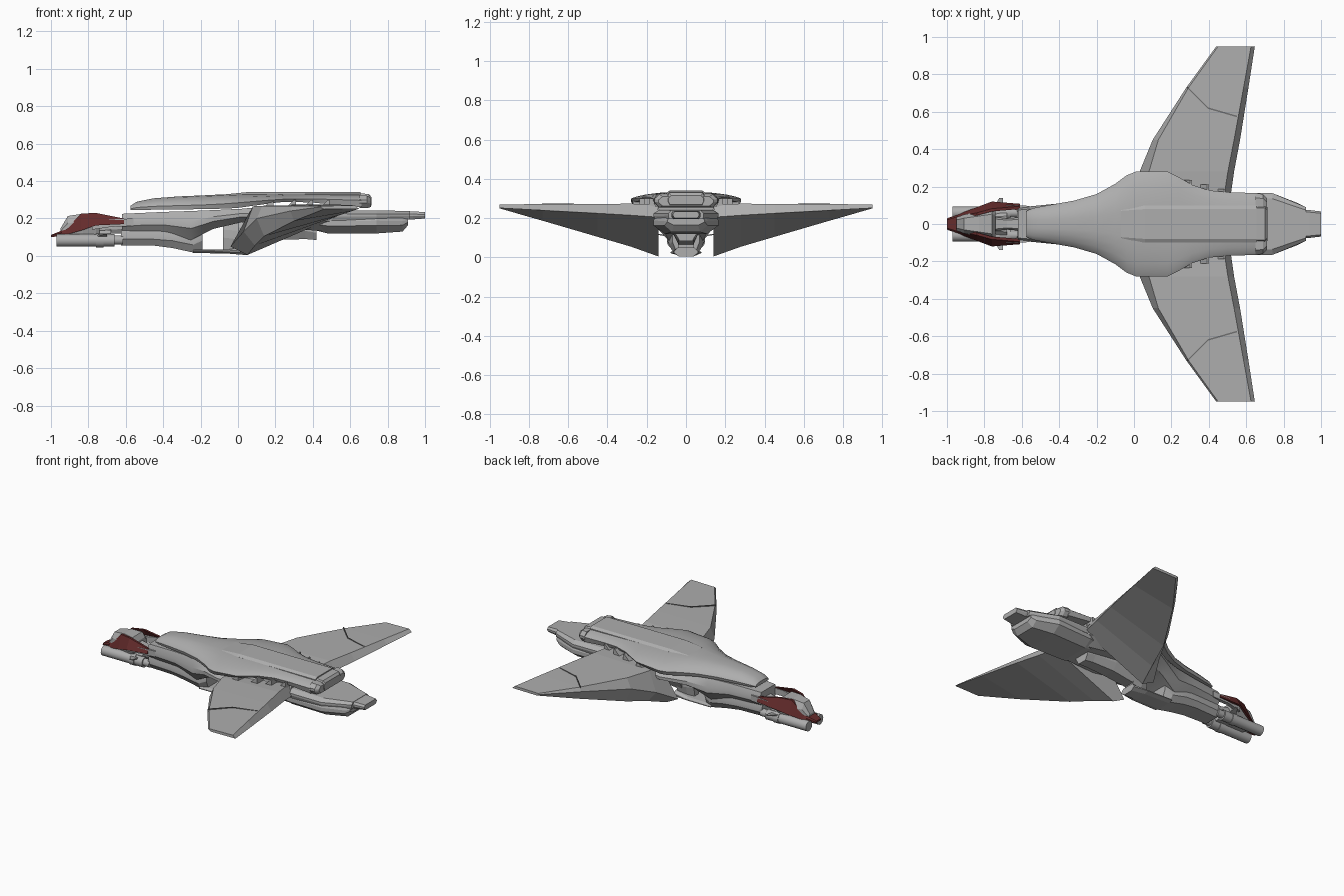
import bpy, bmesh, math
from mathutils import Matrix, Vector


def material(name, rgb):
    m = bpy.data.materials.new(name)
    m.diffuse_color = (*rgb, 1)
    return m


GREY = material("hull grey", (0.42, 0.42, 0.42))
RED = material("dark red", (0.13, 0.025, 0.025))
DARK = material("seam grey", (0.16, 0.16, 0.16))


def finish(bm, name, mat, smooth=None):
    bmesh.ops.remove_doubles(bm, verts=bm.verts, dist=1e-5)
    bmesh.ops.recalc_face_normals(bm, faces=bm.faces)
    me = bpy.data.meshes.new(name)
    bm.to_mesh(me)
    bm.free()
    me.materials.append(mat)
    if smooth:
        for p in me.polygons:
            p.use_smooth = True
        me.set_sharp_from_angle(angle=math.radians(smooth))
    ob = bpy.data.objects.new(name, me)
    bpy.context.collection.objects.link(ob)
    return ob


def loft(name, rings, mat=GREY, smooth=None):
    """Skin a row of closed rings and cap both ends."""
    bm = bmesh.new()
    vr = [[bm.verts.new(p) for p in r] for r in rings]
    n = len(vr[0])
    for a, b in zip(vr, vr[1:]):
        for i in range(n):
            j = (i + 1) % n
            bm.faces.new((a[i], a[j], b[j], b[i]))
    bm.faces.new(vr[0])
    bm.faces.new(vr[-1])
    return finish(bm, name, mat, smooth)


def body(name, rows, mat=GREY, top=0.7, low=0.6, smooth=None):
    """Chamfered hull along x; rows are x, half width, bottom z, top z."""
    rings = []
    for x, w, b, t in rows:
        h = t - b
        half = [(w * top, t), (w, t - 0.35 * h), (w, b + 0.4 * h), (w * low, b)]
        rings.append([(x, y, z) for y, z in half] +
                     [(x, -y, z) for y, z in reversed(half)])
    return loft(name, rings, mat, smooth)


def tube(name, x0, x1, y, z, r, mat=GREY, sides=14):
    bm = bmesh.new()
    bmesh.ops.create_cone(
        bm, cap_ends=True, segments=sides, radius1=r, radius2=r, depth=x1 - x0,
        matrix=Matrix.Translation(((x0 + x1) / 2, y, z)) @ Matrix.Rotation(math.pi / 2, 4, 'Y'))
    return finish(bm, name, mat, 40)


# Upper shell: x, half width, lower edge, upper edge, crown
shell = [(-0.575, 0.07, 0.245, 0.255, 0.268), (-0.54, 0.085, 0.245, 0.262, 0.29),
         (-0.45, 0.102, 0.247, 0.268, 0.308), (-0.32, 0.125, 0.248, 0.272, 0.318),
         (-0.2, 0.16, 0.25, 0.275, 0.323), (-0.1, 0.215, 0.252, 0.28, 0.328),
         (-0.04, 0.26, 0.254, 0.284, 0.33), (0.01, 0.28, 0.258, 0.288, 0.332),
         (0.18, 0.28, 0.282, 0.302, 0.333), (0.24, 0.25, 0.288, 0.306, 0.333),
         (0.31, 0.21, 0.288, 0.308, 0.333), (0.4, 0.18, 0.285, 0.308, 0.333),
         (0.5, 0.17, 0.275, 0.305, 0.333), (0.66, 0.165, 0.26, 0.3, 0.332)]
rings = []
for x, w, lo, up, zt in shell:
    d = zt - up
    half = [(0.25 * w, zt), (0.5 * w, zt - 0.12 * d), (0.75 * w, zt - 0.42 * d),
            (0.93 * w, up + 0.2 * d), (w, up - 0.003), (0.95 * w, lo)]
    rings.append([(x, y, z) for y, z in half] + [(x, -y, z) for y, z in reversed(half)])
loft("upper_shell", rings, smooth=35)

# Raised spine and rear clamp on the shell
body("spine_ridge", [(-0.07, 0.088, 0.31, 0.329), (0.06, 0.1, 0.31, 0.342),
                     (0.655, 0.1, 0.31, 0.342)], top=0.8, low=1)
body("rear_shell_cap", [(0.65, 0.165, 0.255, 0.325), (0.69, 0.16, 0.255, 0.322),
                        (0.71, 0.14, 0.262, 0.31)], top=0.85, low=0.85)
body("rear_clamp", [(0.65, 0.1, 0.26, 0.335), (0.7, 0.1, 0.26, 0.33),
                    (0.713, 0.09, 0.27, 0.315)], top=0.85, low=0.9)

# Middle fuselage and long neck
body("fuselage", [(-0.62, 0.088, 0.12, 0.225), (-0.4, 0.11, 0.12, 0.235),
                  (-0.25, 0.135, 0.085, 0.24), (-0.13, 0.18, 0.145, 0.245),
                  (0.02, 0.25, 0.18, 0.252), (0.2, 0.22, 0.15, 0.27),
                  (0.5, 0.155, 0.13, 0.27)], top=0.85, low=0.65, smooth=25)
body("lower_neck", [(-0.625, 0.075, 0.055, 0.14), (-0.45, 0.085, 0.055, 0.14),
                    (-0.35, 0.09, 0.042, 0.14), (-0.24, 0.085, 0.018, 0.12),
                    (-0.19, 0.07, 0.03, 0.16)], top=0.9, low=0.7, smooth=25)
body("keel_plate", [(-0.24, 0.08, 0.016, 0.035), (-0.05, 0.075, 0.012, 0.035),
                    (0.05, 0.06, 0.004, 0.05)])
body("keel_strut", [(-0.08, 0.03, 0.03, 0.2), (-0.03, 0.045, 0.02, 0.2),
                    (0.04, 0.045, 0.01, 0.2)])
body("underbody", [(0.0, 0.06, 0.06, 0.2), (0.2, 0.07, 0.085, 0.2),
                   (0.36, 0.06, 0.09, 0.2), (0.42, 0.055, 0.085, 0.18)])

# Tail block and nozzle
body("tail_lower", [(0.36, 0.12, 0.15, 0.22), (0.48, 0.155, 0.12, 0.22),
                    (0.74, 0.165, 0.12, 0.225), (0.88, 0.11, 0.13, 0.215),
                    (0.91, 0.095, 0.165, 0.205)], top=0.9, low=0.65)
body("tail_upper", [(0.5, 0.165, 0.19, 0.245), (0.74, 0.165, 0.19, 0.243),
                    (0.92, 0.09, 0.195, 0.24)], top=0.82, low=0.95)
body("tail_nozzle", [(0.9, 0.075, 0.195, 0.238), (0.935, 0.075, 0.195, 0.238),
                     (1.0, 0.067, 0.2, 0.234)], top=0.85, low=0.85)

# Wing sections: y, then (x, z) of nose, upper front, upper rear, lower rear, belly
wing = [(0.14, (-0.04, 0.05), (0.1, 0.25), (0.48, 0.27), (0.515, 0.205), (0.05, 0.005)),
        (0.28, (0.03, 0.13), (0.08, 0.265), (0.502, 0.274), (0.535, 0.215), (0.09, 0.055)),
        (0.45, (0.1, 0.2), (0.13, 0.268), (0.535, 0.273), (0.567, 0.225), (0.14, 0.105)),
        (0.73, (0.28, 0.24), (0.292, 0.268), (0.586, 0.272), (0.612, 0.24), (0.3, 0.187)),
        (0.95, (0.44, 0.262), (0.45, 0.267), (0.626, 0.27), (0.646, 0.252), (0.46, 0.25))]
# Panel seam path across the wing
seam = [(0.285, 0.73), (0.395, 0.62), (0.55, 0.575)]
# Head plate sections: x, lower y, lower z, upper y, upper z
mask = [(-1.0, 0.03, 0.1, 0.022, 0.112), (-0.92, 0.06, 0.113, 0.045, 0.142),
        (-0.84, 0.09, 0.135, 0.06, 0.226), (-0.76, 0.12, 0.163, 0.082, 0.23),
        (-0.61, 0.108, 0.17, 0.095, 0.2)]

for s, side in ((1, "left"), (-1, "right")):
    loft(f"wing_{side}", [[(x, s * y, z) for x, z in pts] for y, *pts in wing])
    loft(f"wing_seam_{side}", [[(x, s * (y - 0.004), 0.266), (x, s * (y + 0.004), 0.266),
                                (x, s * (y + 0.004), 0.2745), (x, s * (y - 0.004), 0.2745)]
                               for x, y in seam], DARK)
    # Ribs joining the shell to the wing
    for x in (0.14, 0.26, 0.35, 0.44):
        loft(f"wing_rib_{side}", [[(x, s * y, 0.26), (x + 0.05, s * y, 0.26),
                                   (x + 0.05, s * y, 0.3), (x + 0.04, s * y, 0.3)]
                                  for y in (0.1, 0.27 - 0.28 * max(0, x - 0.14))])
    # Cheek plates in red
    loft(f"head_plate_{side}", [[(x, s * y0, z0), (x, s * y1, z1),
                                 (x, s * (y1 - 0.015), z1), (x, s * (y0 - 0.015), z0)]
                                for x, y0, z0, y1, z1 in mask], RED)
    # Side arms from head to neck
    loft(f"neck_arm_{side}", [[(x, s * (y + dy), z + dz) for dy, dz in
                               ((-0.012, -0.02), (0.012, -0.02), (0.012, 0.02), (-0.012, 0.02))]
                              for x, y, z in ((-0.78, 0.08, 0.16), (-0.68, 0.09, 0.175),
                                              (-0.56, 0.085, 0.18))])
    # Chin guns with muzzle, collar and small fin
    tube(f"gun_barrel_{side}", -0.97, -0.66, s * 0.06, 0.083, 0.034)
    tube(f"gun_breech_{side}", -0.66, -0.615, s * 0.06, 0.085, 0.025)
    tube(f"gun_collar_{side}", -0.76, -0.72, s * 0.06, 0.083, 0.038)
    loft(f"gun_fin_{side}", [[(-0.76, s * y, z), (-0.7, s * y, z),
                              (-0.7, s * y, z + 0.01), (-0.76, s * y, z + 0.01)]
                             if y < 0.1 else
                             [(-0.72, s * y, z), (-0.7, s * y, z),
                              (-0.7, s * y, z + 0.006), (-0.72, s * y, z + 0.006)]
                             for y, z in ((0.07, 0.1), (0.14, 0.115))])

# Head core, nose tip and neck link
body("head", [(-0.95, 0.035, 0.105, 0.145), (-0.91, 0.05, 0.105, 0.213),
              (-0.83, 0.068, 0.105, 0.226), (-0.76, 0.085, 0.11, 0.222),
              (-0.74, 0.08, 0.115, 0.19)], top=0.62, low=0.8)
body("nose_tip", [(-1.0, 0.028, 0.1, 0.112), (-0.94, 0.05, 0.107, 0.136)], RED, top=0.8, low=0.95)
body("neck_link", [(-0.76, 0.04, 0.11, 0.18), (-0.68, 0.03, 0.12, 0.17),
                   (-0.56, 0.04, 0.12, 0.19)])
body("chin_mount", [(-0.9, 0.05, 0.085, 0.12), (-0.68, 0.06, 0.085, 0.14)], low=0.9)
